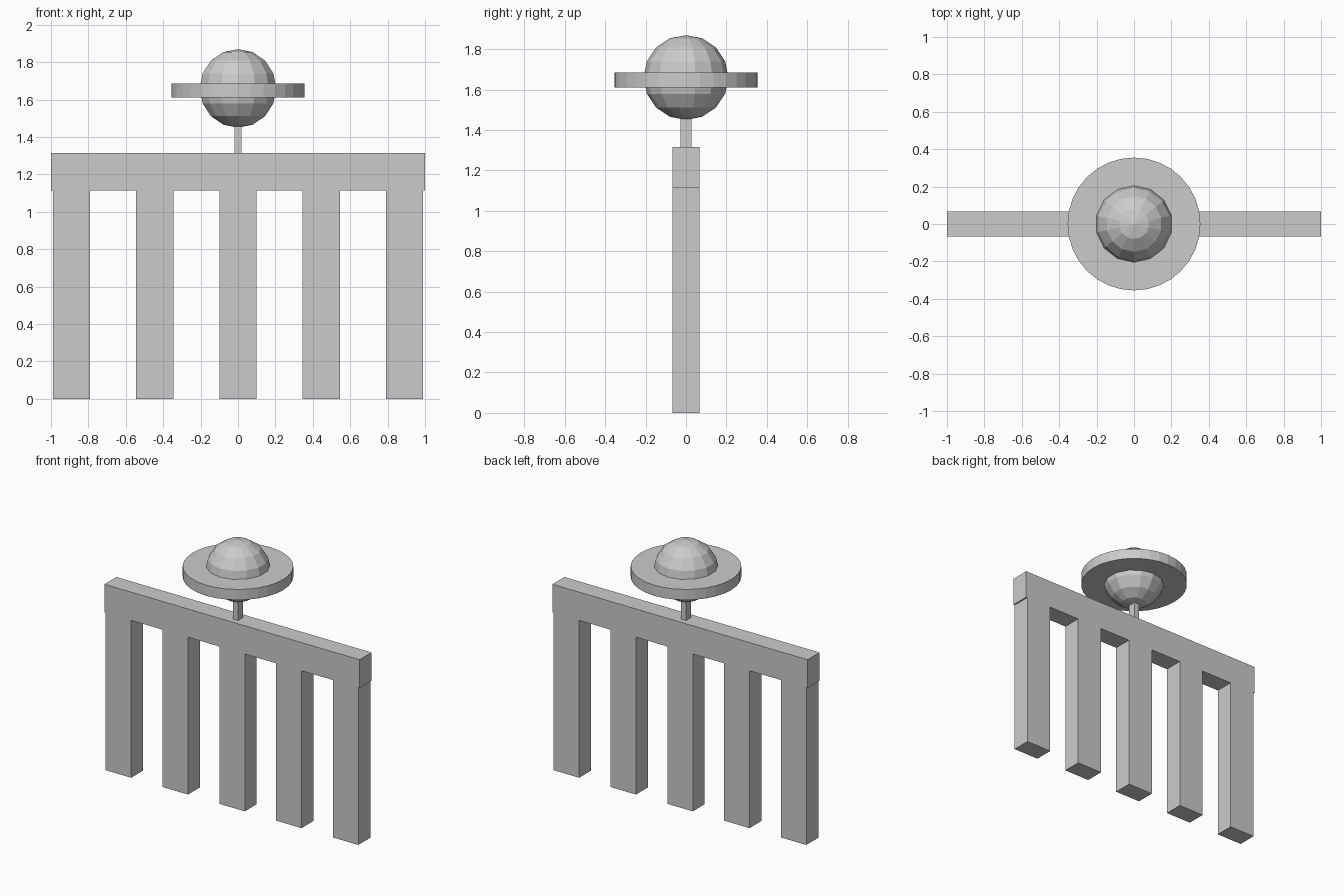
import bpy

if "Cube" in bpy.data.objects:
    bpy.data.objects.remove(bpy.data.objects["Cube"])


def box(name, x, y, z):
    """Axis-aligned box from (min, max) pairs."""
    bpy.ops.mesh.primitive_cube_add(size=1)
    ob = bpy.context.object
    ob.name = name
    ob.location = [(a + b) / 2 for a, b in (x, y, z)]
    ob.dimensions = [b - a for a, b in (x, y, z)]
    bpy.ops.object.transform_apply(location=False, rotation=False, scale=True)
    return ob


DEPTH = (-0.067, 0.067)
BEAM_BOTTOM, BEAM_TOP = 1.115, 1.315
BALL_Z = 1.66

# Top beam
box("top_beam", (-1, 1), DEPTH, (BEAM_BOTTOM, BEAM_TOP))

# Five evenly spaced legs
for i in range(5):
    cx = (i - 2) * 0.445
    box(f"leg_{i + 1}", (cx - 0.1, cx + 0.1), DEPTH, (0, BEAM_BOTTOM))

# Thin stem between beam and ball
box("stem", (-0.019, 0.019), (-0.027, 0.027), (BEAM_TOP, 1.48))

# Faceted ball
bpy.ops.mesh.primitive_uv_sphere_add(segments=14, ring_count=8, radius=0.21,
                                     location=(0, 0, BALL_Z))
bpy.context.object.name = "ball"

# Flat disc around the ball
bpy.ops.mesh.primitive_cylinder_add(vertices=32, radius=0.355, depth=0.075,
                                    location=(0, 0, 1.648))
bpy.context.object.name = "ring_disc"
